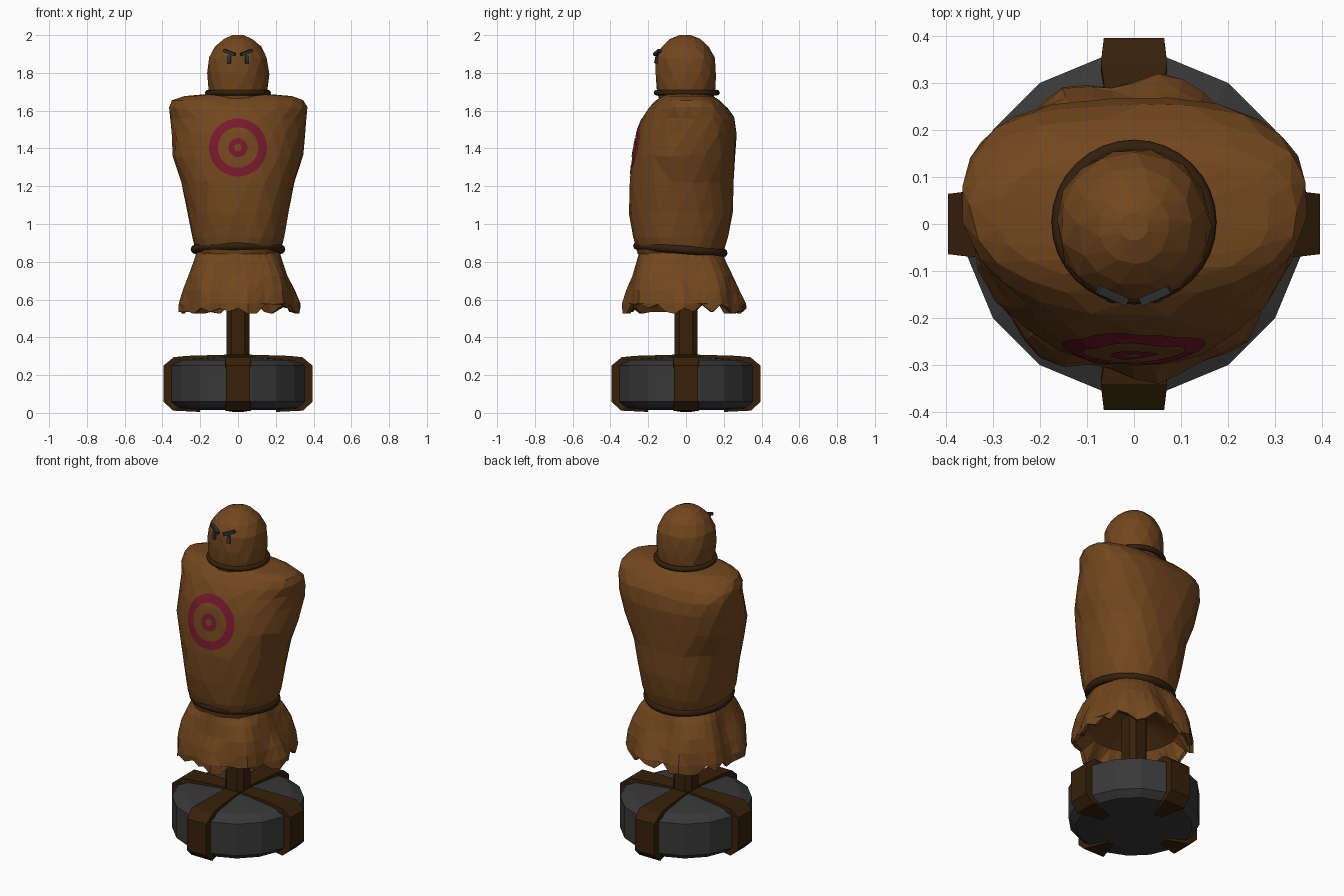
import bpy, bmesh, math, random
from mathutils import Vector, Matrix
from mathutils.bvhtree import BVHTree

random.seed(4)
if "Cube" in bpy.data.objects:
    bpy.data.objects.remove(bpy.data.objects["Cube"], do_unlink=True)


def material(name, r, g, b):
    m = bpy.data.materials.new(name)
    m.use_nodes = True
    m.diffuse_color = (r, g, b, 1)
    bsdf = m.node_tree.nodes["Principled BSDF"]
    bsdf.inputs["Base Color"].default_value = (r, g, b, 1)
    bsdf.inputs["Roughness"].default_value = 0.9
    return m


SACK = material("sackcloth brown", 0.17, 0.063, 0.013)
WOOD = material("dark wood", 0.038, 0.015, 0.003)
ROPE = material("dark rope", 0.032, 0.014, 0.004)
STONE = material("dark stone", 0.04, 0.04, 0.04)
RED = material("target red", 0.18, 0.01, 0.025)
EYE = material("eye grey", 0.028, 0.032, 0.036)


def finish(bm, name, mat):
    bmesh.ops.recalc_face_normals(bm, faces=bm.faces)
    mesh = bpy.data.meshes.new(name)
    bm.to_mesh(mesh)
    bm.free()
    mesh.materials.append(mat)
    ob = bpy.data.objects.new(name, mesh)
    bpy.context.collection.objects.link(ob)
    return ob


def skin(bm, rings, caps=True):
    """Join rings of vertices with quads and close the ends."""
    n = len(rings[0])
    for a, b in zip(rings, rings[1:]):
        for i in range(n):
            j = (i + 1) % n
            bm.faces.new((a[i], a[j], b[j], b[i]))
    if caps:
        bm.faces.new(rings[0])
        bm.faces.new(rings[-1])


def sgn_pow(v, p):
    return math.copysign(abs(v) ** p, v)


def loft(name, profile, n, mat, power=1.0, jitter=0.0, turn=0.0):
    """Profile rows are height, x radius, y radius, y centre, backward shift of the sides."""
    bm = bmesh.new()
    rings = []
    for k, (z, rx, ry, cy, *back) in enumerate(profile):
        ring = []
        wobble = jitter * 0.8 * (0 < k < len(profile) - 3)
        for i in range(n):
            a = math.tau * (i + turn + 0.5 * (k % 2) * (jitter > 0)) / n
            a += random.uniform(-6, 6) * jitter
            s = 1 + random.uniform(-1, 1) * jitter
            x = sgn_pow(math.cos(a), power)
            y = cy + ry * s * sgn_pow(math.sin(a), power) + sum(back) * x * x
            ring.append(bm.verts.new((rx * s * x, y, z + random.uniform(-1, 1) * wobble)))
        rings.append(ring)
    skin(bm, rings)
    if jitter:
        bmesh.ops.triangulate(bm, faces=bm.faces, quad_method='BEAUTY')
    return finish(bm, name, mat)


# Stone base
loft("stone_base", [(0.015, 0.2, 0.2, 0), (0.025, 0.32, 0.32, 0), (0.06, 0.36, 0.36, 0),
                    (0.25, 0.36, 0.36, 0), (0.28, 0.3, 0.3, 0), (0.295, 0.1, 0.1, 0)],
     16, STONE, turn=0.5)

# Four straps wrapping the base: outer radius and height, inner radius and height, half width
STRAP = [(0.0, 0.31, 0.0, 0.27, 0.04), (0.27, 0.302, 0.26, 0.26, 0.06),
         (0.34, 0.295, 0.32, 0.25, 0.07), (0.395, 0.25, 0.34, 0.23, 0.064),
         (0.395, 0.06, 0.34, 0.07, 0.064), (0.345, 0.012, 0.3, 0.05, 0.07),
         (0.2, 0.005, 0.2, 0.03, 0.025)]
for turn, side in enumerate(("left", "back", "right", "front")):
    bm = bmesh.new()
    skin(bm, [[bm.verts.new(p) for p in ((ro, -w, zo), (ro, w, zo), (ri, w, zi), (ri, -w, zi))]
              for ro, zo, ri, zi, w in STRAP])
    bm.transform(Matrix.Rotation(turn * math.pi / 2, 4, 'Z'))
    finish(bm, side + "_strap", WOOD)


def box(name, centre, size, mat, rot=(0, 0, 0), bevel=0.0):
    bpy.ops.mesh.primitive_cube_add(size=1, location=centre, rotation=rot)
    ob = bpy.context.object
    ob.name = name
    ob.scale = size
    bpy.ops.object.transform_apply(location=False, rotation=False, scale=True)
    ob.data.materials.append(mat)
    if bevel:
        mod = ob.modifiers.new("Chamfer", 'BEVEL')
        mod.width = bevel
        mod.segments = 1


# Post hidden inside the sack at its top
box("post", (0, 0, 0.55), (0.12, 0.12, 0.54), WOOD, bevel=0.025)

# Sack body with rounded shoulders
body = loft("sack_body", [(0.84, 0.22, 0.225, -0.03), (0.93, 0.245, 0.255, -0.03),
                          (1.06, 0.268, 0.274, -0.027), (1.22, 0.3, 0.277, -0.023),
                          (1.36, 0.347, 0.274, -0.012, 0.025), (1.48, 0.356, 0.266, 0.002, 0.045),
                          (1.56, 0.362, 0.243, 0.01, 0.05), (1.615, 0.37, 0.21, 0.012, 0.035),
                          (1.655, 0.348, 0.168, 0.01, 0.02), (1.677, 0.29, 0.135, 0.01, 0.01),
                          (1.69, 0.14, 0.12, 0)],
            20, SACK, power=0.87, jitter=0.009)

# Hood
loft("hood", [(1.66, 0.145, 0.145, 0), (1.72, 0.158, 0.156, 0), (1.8, 0.165, 0.162, -0.002),
              (1.88, 0.156, 0.156, -0.004), (1.94, 0.122, 0.125, -0.005),
              (1.98, 0.075, 0.08, -0.005), (2.0, 0.03, 0.03, -0.005)],
     14, SACK, power=0.96, jitter=0.012)

# Ragged skirt: bulging folds, a torn hem, then a lining that closes on the post
N = 40
bm = bmesh.new()
hem = [random.choice((0.525, 0.535, 0.555, 0.575)) for _ in range(N)]
SKIRT = [(0.87, 0.215, 0.0), (0.8, 0.25, 0.018), (0.725, 0.28, 0.026), (0.65, 0.306, 0.018),
         (0.58, 0.322, 0.008), (0.0, 0.322, 0.006), (0.0, 0.302, 0.006)]
rings = []
for z, r, bulge in SKIRT:
    t = min(1, (0.87 - z) / 0.3)
    ring = []
    for i in range(N):
        a = math.tau * i / N
        fold = t * (0.013 * math.cos(9 * a + 0.6) + 0.006 * math.cos(5 * a) + random.uniform(-0.004, 0.004))
        rr = r + fold - bulge * math.cos(4 * a)
        ring.append(bm.verts.new((rr * math.cos(a), rr * math.sin(a) - 0.03 * (1 - 0.7 * t), z or hem[i])))
    rings.append(ring)
for z, r in ((0.64, 0.25), (0.7, 0.05)):
    rings.append([bm.verts.new((r * math.cos(math.tau * i / N), r * math.sin(math.tau * i / N), z))
                  for i in range(N)])
skin(bm, rings)
bmesh.ops.triangulate(bm, faces=bm.faces, quad_method='BEAUTY')
finish(bm, "ragged_skirt", SACK)


# Ropes at the neck and waist
def rope(name, centre, major, minor, tilt):
    bpy.ops.mesh.primitive_torus_add(location=centre, rotation=(tilt, 0, 0), major_radius=major,
                                     minor_radius=minor, major_segments=32, minor_segments=8)
    bpy.context.object.name = name
    bpy.context.object.data.materials.append(ROPE)
    bpy.ops.object.shade_smooth_by_angle(angle=math.radians(50))


rope("neck_rope", (0, 0.004, 1.695), 0.16, 0.015, 0)
rope("waist_rope", (0, -0.03, 0.866), 0.228, 0.023, -0.085)

# Painted target laid onto the chest
tree = BVHTree.FromPolygons([v.co for v in body.data.vertices],
                            [p.vertices[:] for p in body.data.polygons])


def chest_point(x, z):
    hit = tree.ray_cast(Vector((x, -2, z)), Vector((0, 1, 0)))[0]
    return Vector((x, hit.y - 0.003, z))


def target_ring(name, inner, outer, n=64, steps=6):
    bm = bmesh.new()
    rings = []
    for s in range(steps + 1):
        r = inner + (outer - inner) * s / steps
        rings.append([bm.verts.new(chest_point(r * math.cos(math.tau * i / n),
                                               1.405 + r * math.sin(math.tau * i / n))) for i in range(n)])
    skin(bm, rings, caps=False)
    ob = finish(bm, name, RED)
    if sum(p.normal.y for p in ob.data.polygons) > 0:
        ob.data.flip_normals()


target_ring("target_outer_ring", 0.107, 0.153)
target_ring("target_inner_ring", 0.02, 0.05)

# Angry brows and eyes
for side, s in (("left", 1), ("right", -1)):
    box(side + "_brow", (0.046 * s, -0.152, 1.908), (0.07, 0.018, 0.016), EYE,
        rot=(0, -0.34 * s, 0.42 * s))
    box(side + "_eye", (0.047 * s, -0.155, 1.871), (0.018, 0.016, 0.042), EYE, rot=(-0.2, 0, 0.3 * s))
